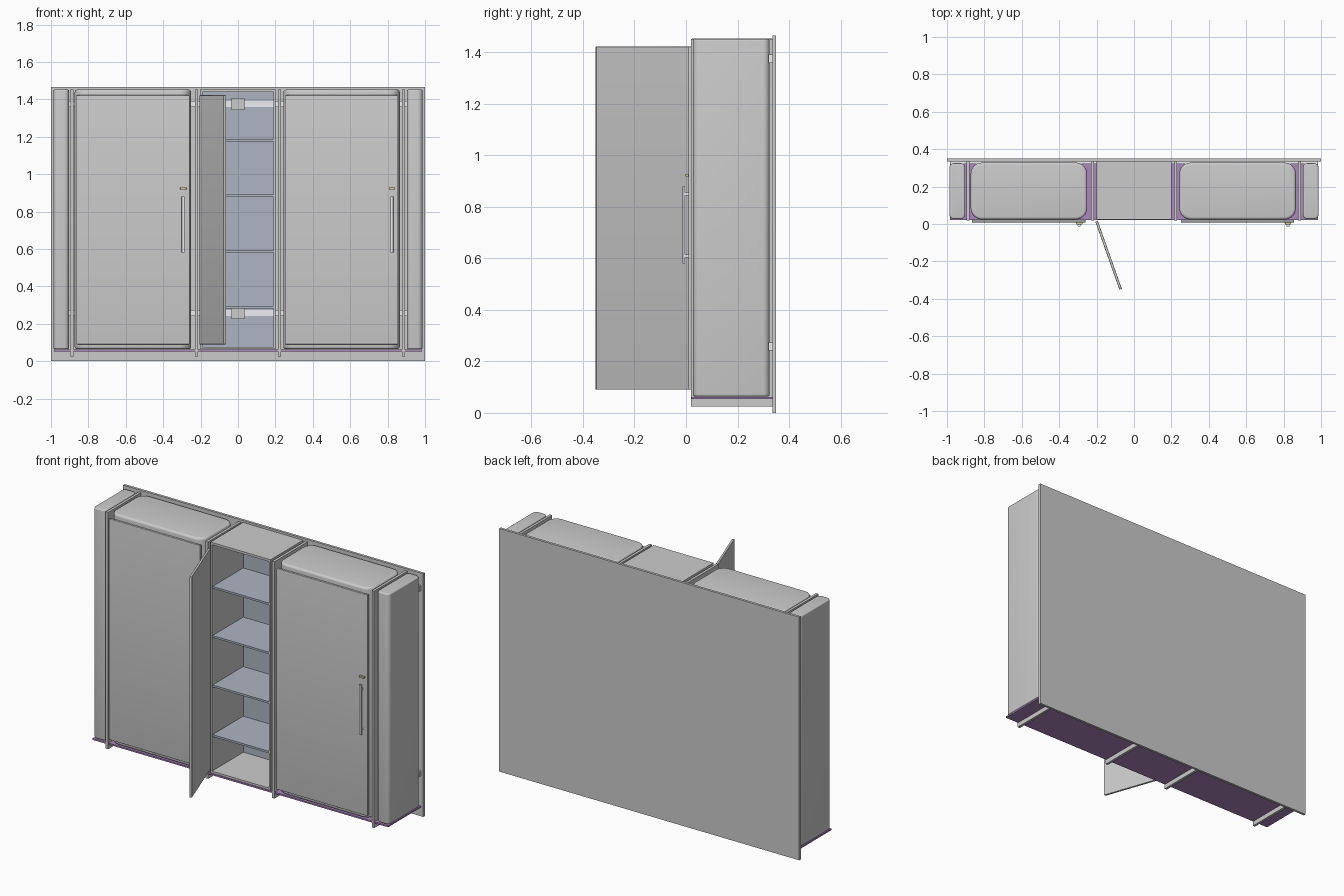
import bpy, bmesh, math
from mathutils import Vector

if "Cube" in bpy.data.objects:
    bpy.data.objects.remove(bpy.data.objects["Cube"])


def material(name, rgb):
    m = bpy.data.materials.new(name)
    m.diffuse_color = (*rgb, 1)
    m.use_nodes = True
    m.node_tree.nodes["Principled BSDF"].inputs["Base Color"].default_value = m.diffuse_color
    return m


PURPLE = material("purple", (0.42, 0.24, 0.52))
BLUE = material("blue_grey", (0.42, 0.46, 0.54))
PALE = material("pale_metal", (0.85, 0.85, 0.9))
BRASS = material("brass", (0.7, 0.6, 0.3))


def box(name, x, y, z, mat=None, corner=0, edge=0):
    """Box from ranges; corner rounds vertical edges, edge rounds top and bottom rims."""
    lo = Vector((x[0], y[0], z[0]))
    hi = Vector((x[1], y[1], z[1]))
    bm = bmesh.new()
    bmesh.ops.create_cube(bm, size=1)
    for v in bm.verts:
        v.co = [(lo[i] + hi[i]) / 2 + v.co[i] * (hi[i] - lo[i]) for i in range(3)]
    if corner:
        upright = [e for e in bm.edges if abs(e.verts[0].co.z - e.verts[1].co.z) > 1e-5]
        bmesh.ops.bevel(bm, geom=upright, offset=corner, segments=8,
                        profile=0.5, affect='EDGES')
    if edge:
        rims = [e for e in bm.edges if abs(e.verts[0].co.z - e.verts[1].co.z) < 1e-5]
        bmesh.ops.bevel(bm, geom=rims, offset=edge, segments=4,
                        profile=0.5, affect='EDGES')
    bmesh.ops.recalc_face_normals(bm, faces=bm.faces[:])
    mesh = bpy.data.meshes.new(name)
    bm.to_mesh(mesh)
    bm.free()
    ob = bpy.data.objects.new(name, mesh)
    bpy.context.collection.objects.link(ob)
    if mat:
        mesh.materials.append(mat)
    if corner or edge:
        bpy.context.view_layer.objects.active = ob
        ob.select_set(True)
        bpy.ops.object.shade_smooth_by_angle(angle=math.radians(35))
        ob.select_set(False)
    return ob


# Wall panel and purple base plate
box("back_panel", (-1, 1), (0.335, 0.35), (0, 1.465))
box("base_plate", (-0.985, 0.985), (0.022, 0.335), (0.053, 0.062), PURPLE)

# Upright dividers, projecting under the base plate
for i, x in enumerate((-0.888, -0.222, 0.222, 0.886)):
    box(f"divider_{i}", (x - 0.008, x + 0.008), (0.02, 0.335), (0.025, 1.452))

# Mounting rails with central brackets
for tag, z in (("upper", 1.375), ("lower", 0.258)):
    box(f"{tag}_rail", (-0.985, 0.985), (0.321, 0.335), (z - 0.016, z + 0.016), PALE)
    box(f"{tag}_bracket", (-0.035, 0.035), (0.308, 0.321), (z - 0.033, z + 0.033))

# Narrow rounded end units
for tag, s in (("left", -1), ("right", 1)):
    box(f"{tag}_end_unit", sorted((s * 0.903, s * 0.987)), (0.027, 0.325),
        (0.064, 1.452), corner=0.025, edge=0.008)

# Two closed cabinets with doors, handles and locks
for tag, x in (("left", -0.873), ("right", 0.243)):
    box(f"{tag}_cabinet", (x, x + 0.622), (0.024, 0.328), (0.064, 1.452),
        corner=0.06, edge=0.014)
    box(f"{tag}_door", (x + 0.008, x + 0.613), (0.009, 0.023), (0.09, 1.422),
        edge=0.003)
    hx = x + 0.58
    box(f"{tag}_handle", (hx - 0.008, hx + 0.008), (-0.013, -0.003), (0.58, 0.88),
        PALE, corner=0.003)
    for i, z in enumerate((0.61, 0.85)):
        box(f"{tag}_handle_post_{i}", (hx - 0.005, hx + 0.005), (-0.005, 0.01),
            (z - 0.006, z + 0.006), PALE)
    box(f"{tag}_lock", (hx - 0.017, hx + 0.017), (-0.002, 0.01), (0.918, 0.928),
        BRASS, corner=0.004)

# Open centre cabinet
t = 0.01
for tag, s in (("left", -1), ("right", 1)):
    box(f"centre_{tag}_side", sorted((s * (0.2 - t), s * 0.2)), (0.024, 0.333),
        (0.064, 1.452))
box("centre_top", (-0.2, 0.2), (0.024, 0.333), (1.44, 1.454))
box("centre_floor", (-0.19, 0.19), (0.024, 0.333), (0.064, 0.076))
box("centre_back", (-0.19, 0.19), (0.323, 0.333), (0.076, 1.44), BLUE)
for i, z in enumerate((0.288, 0.587, 0.885, 1.181)):
    box(f"shelf_{i}", (-0.19, 0.19), (0.03, 0.321), (z - 0.006, z + 0.006), BLUE)

# Open centre door, swung on its left edge
door = box("centre_door", (0, 0.385), (-0.007, 0.007), (0.09, 1.422), edge=0.003)
door.location = (-0.2, 0.014, 0)
door.rotation_euler.z = math.radians(-70.5)
